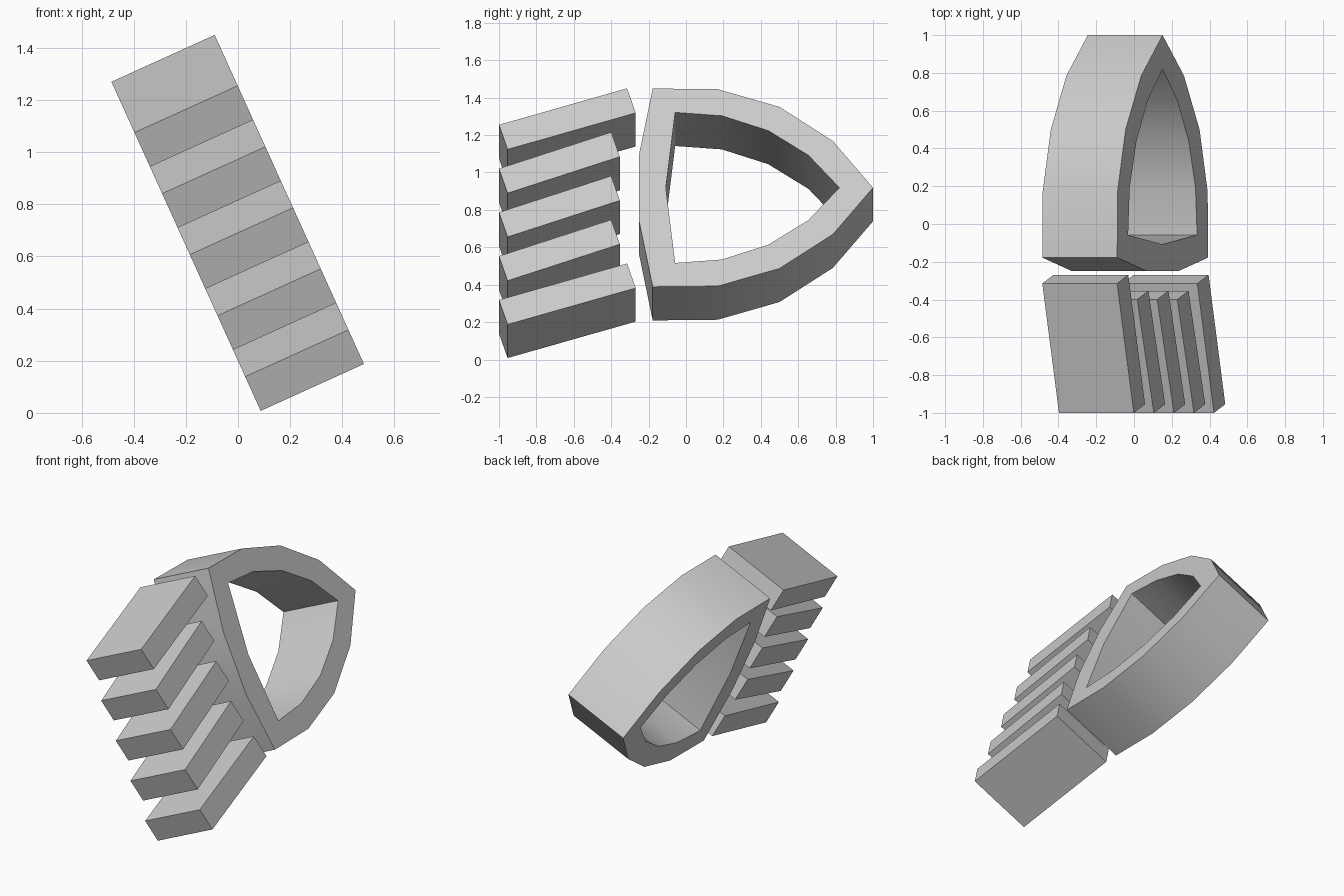
import bpy
import bmesh
from math import radians
from mathutils import Matrix

cube = bpy.data.objects.get("Cube")
if cube:
    bpy.data.objects.remove(cube, do_unlink=True)

HALF_WIDTH = 0.2175
TILT = Matrix.Translation((0, 0, 0.726)) @ Matrix.Rotation(radians(-24.4), 4, 'Y')

grey = bpy.data.materials.new("light_grey")
grey.use_nodes = True
GREY = (0.6, 0.6, 0.6, 1)
grey.diffuse_color = GREY
grey.node_tree.nodes["Principled BSDF"].inputs["Base Color"].default_value = GREY


def finish(name, bm):
    """Turn a bmesh into a tilted grey object with sharp edges kept."""
    bmesh.ops.recalc_face_normals(bm, faces=bm.faces)
    mesh = bpy.data.meshes.new(name)
    bm.to_mesh(mesh)
    bm.free()
    mesh.materials.append(grey)
    mesh.transform(TILT)
    obj = bpy.data.objects.new(name, mesh)
    bpy.context.collection.objects.link(obj)
    bpy.ops.object.select_all(action='DESELECT')
    obj.select_set(True)
    bpy.context.view_layer.objects.active = obj
    bpy.ops.object.shade_smooth_by_angle(angle=radians(30))
    return obj


def extrude_loops(name, loops):
    """Extrude a flat outline, with an optional hole, across the width."""
    bm = bmesh.new()
    edges = []
    for loop in loops:
        verts = [bm.verts.new((-HALF_WIDTH, y, v)) for y, v in loop]
        edges += [bm.edges.new((a, b)) for a, b in zip(verts, verts[1:] + verts[:1])]
    bmesh.ops.triangle_fill(bm, edges=edges, use_beauty=True)
    moved = bmesh.ops.extrude_face_region(bm, geom=bm.faces[:], use_keep_orig=True)
    bmesh.ops.translate(bm, vec=(2 * HALF_WIDTH, 0, 0),
                        verts=[g for g in moved["geom"] if isinstance(g, bmesh.types.BMVert)])
    return finish(name, bm)


def mirrored(half, centre):
    """Close a half outline by mirroring it about the centre height."""
    lower = [(y, -v) for y, v in reversed(half) if v > 0]
    return [(y, centre + v) for y, v in half + lower]


# Pointed ring: flat front, curved sides meeting at the back
outer = [(-0.25, 0.2), (-0.178, 0.582), (0.17, 0.578), (0.5, 0.474), (0.785, 0.274), (1.0, 0)]
inner = [(-0.108, 0), (-0.058, 0.442), (0.192, 0.422), (0.44, 0.335), (0.655, 0.19), (0.82, 0)]
extrude_loops("pointed_ring", [mirrored(outer, 0.113), mirrored(inner, 0.113)])

# Five slanted fins in front of the ring, the end ones longer
for i in range(5):
    length = 0.685 if i in (0, 4) else 0.6
    y, v = -1.0, 0.482 - 0.257 * i
    dy, dv = 0.046, -0.144
    rise = 0.214
    outline = [(y, v), (y + length, v + rise),
               (y + length + dy, v + rise + dv), (y + dy, v + dv)]
    extrude_loops(f"fin_{i + 1}", [outline])
